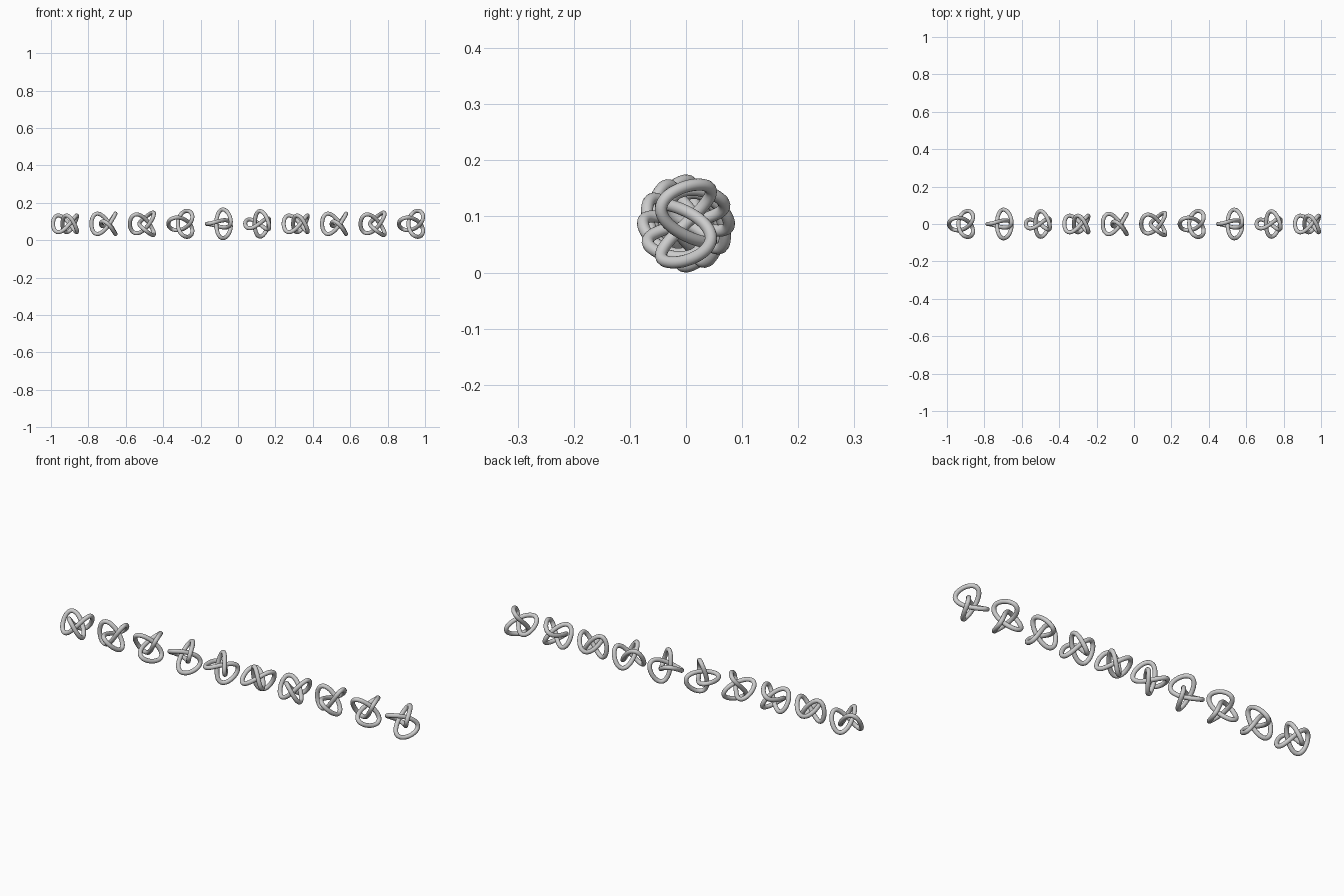
import bpy
from math import sin, cos, pi, radians

if "Cube" in bpy.data.objects:
    bpy.data.objects.remove(bpy.data.objects["Cube"])

COUNT = 10          # knots in the row
TUBE = 0.0108       # tube radius
S = (0.075 - TUBE) / 2.53   # knot scale: each knot is 0.15 long in x
DEPTH = 1.75        # how far the strands weave in and out
STEPS = 120
SPACING = 1.85 / (COUNT - 1)

# Trefoil centre line, centred on its two-fold axis (x)
curve = bpy.data.curves.new("trefoil_path", 'CURVE')
curve.dimensions = '3D'
curve.bevel_depth = TUBE
curve.bevel_resolution = 5
curve.use_fill_caps = False
path = curve.splines.new('POLY')
path.points.add(STEPS - 1)
for i, p in enumerate(path.points):
    t = 2 * pi * i / STEPS
    x = cos(t) - 2 * cos(2 * t) + 0.469
    y = DEPTH * sin(3 * t)
    z = sin(t) + 2 * sin(2 * t)
    p.co = (x * S, y * S, z * S, 1)
path.use_cyclic_u = True
path.use_smooth = True

# Turn the tube into a mesh
first = bpy.data.objects.new("knot_1", curve)
bpy.context.collection.objects.link(first)
bpy.context.view_layer.objects.active = first
first.select_set(True)
bpy.ops.object.convert(target='MESH')
first = bpy.context.view_layer.objects.active
bpy.ops.object.shade_smooth()

# Row of knots, each turned 30 degrees further about the row axis
knots = [first]
for i in range(1, COUNT):
    knot = bpy.data.objects.new(f"knot_{i + 1}", first.data)
    bpy.context.collection.objects.link(knot)
    knots.append(knot)
for i, knot in enumerate(knots):
    knot.rotation_euler = (radians(30 * (i - 3)), 0, 0)
    knot.location = (-0.925 + i * SPACING, 0, 0)

# Stand the row on the ground
bpy.context.view_layer.update()
low = min((k.matrix_world @ v.co).z for k in knots for v in k.data.vertices)
for knot in knots:
    knot.location.z = -low
